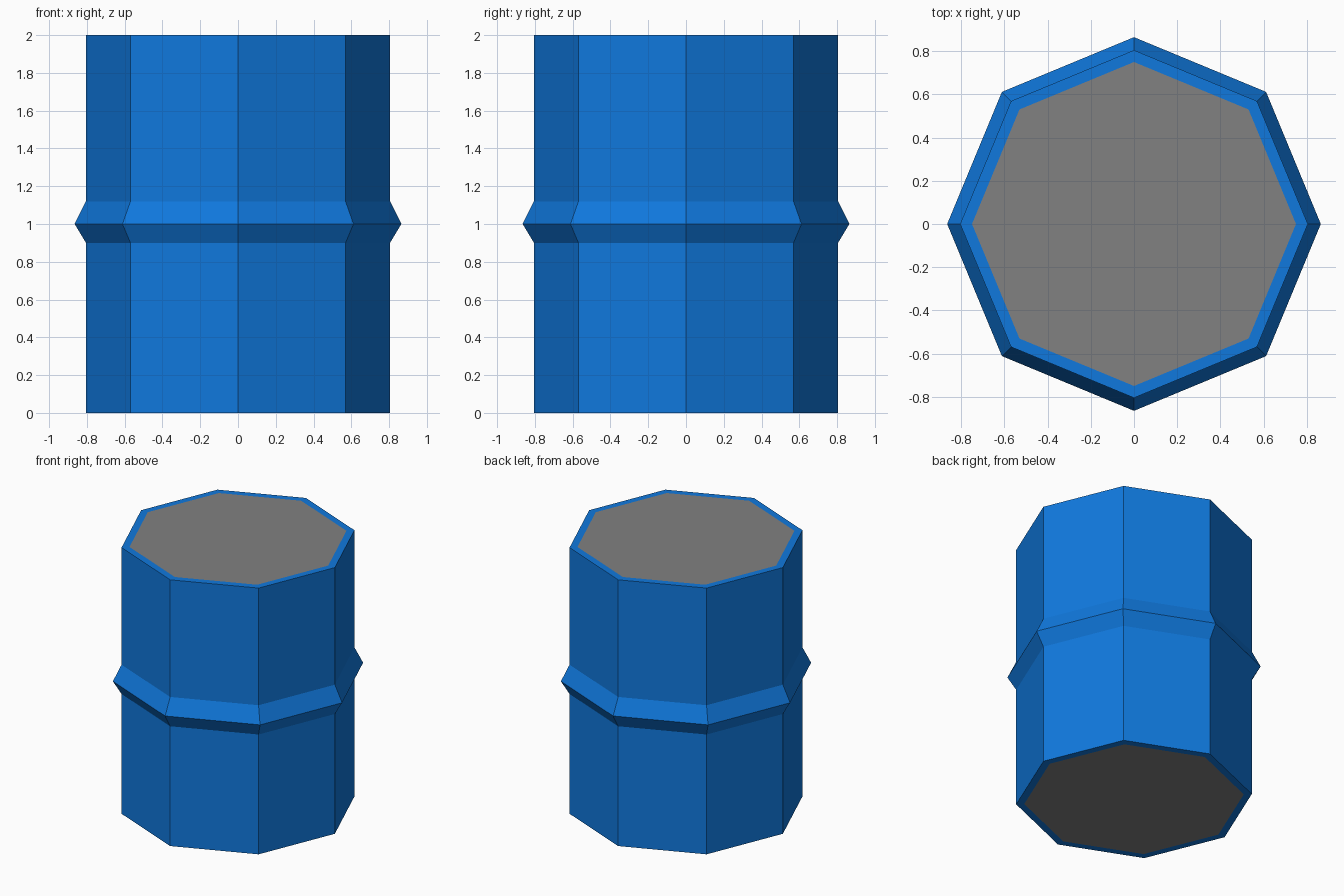
import bpy, bmesh, math

if "Cube" in bpy.data.objects:
    bpy.data.objects.remove(bpy.data.objects["Cube"])

SIDES = 8
# radius, height: bottom lid edge, body, middle rib, body, top lid edge
PROFILE = [(0.75, 0.0), (0.805, 0.0), (0.805, 0.90), (0.865, 1.0),
           (0.805, 1.12), (0.805, 2.0), (0.75, 2.0)]


def make_material(name, color):
    mat = bpy.data.materials.new(name)
    mat.diffuse_color = (*color, 1.0)
    mat.use_nodes = True
    mat.node_tree.nodes["Principled BSDF"].inputs["Base Color"].default_value = mat.diffuse_color
    return mat


blue = make_material("blue paint", (0.005, 0.19, 0.73))
grey = make_material("grey lid", (0.22, 0.22, 0.22))

bm = bmesh.new()
rings = []
for r, z in PROFILE:
    rings.append([bm.verts.new((r * math.cos(i * math.tau / SIDES),
                                r * math.sin(i * math.tau / SIDES), z))
                  for i in range(SIDES)])

# Barrel wall, rib and rims
for low, high in zip(rings, rings[1:]):
    for i in range(SIDES):
        j = (i + 1) % SIDES
        bm.faces.new((low[i], low[j], high[j], high[i]))

# Grey lids, flush with the rims
bm.faces.new(rings[0][::-1]).material_index = 1
bm.faces.new(rings[-1]).material_index = 1

mesh = bpy.data.meshes.new("barrel")
bm.to_mesh(mesh)
bm.free()
mesh.materials.append(blue)
mesh.materials.append(grey)
barrel = bpy.data.objects.new("barrel", mesh)
bpy.context.collection.objects.link(barrel)
